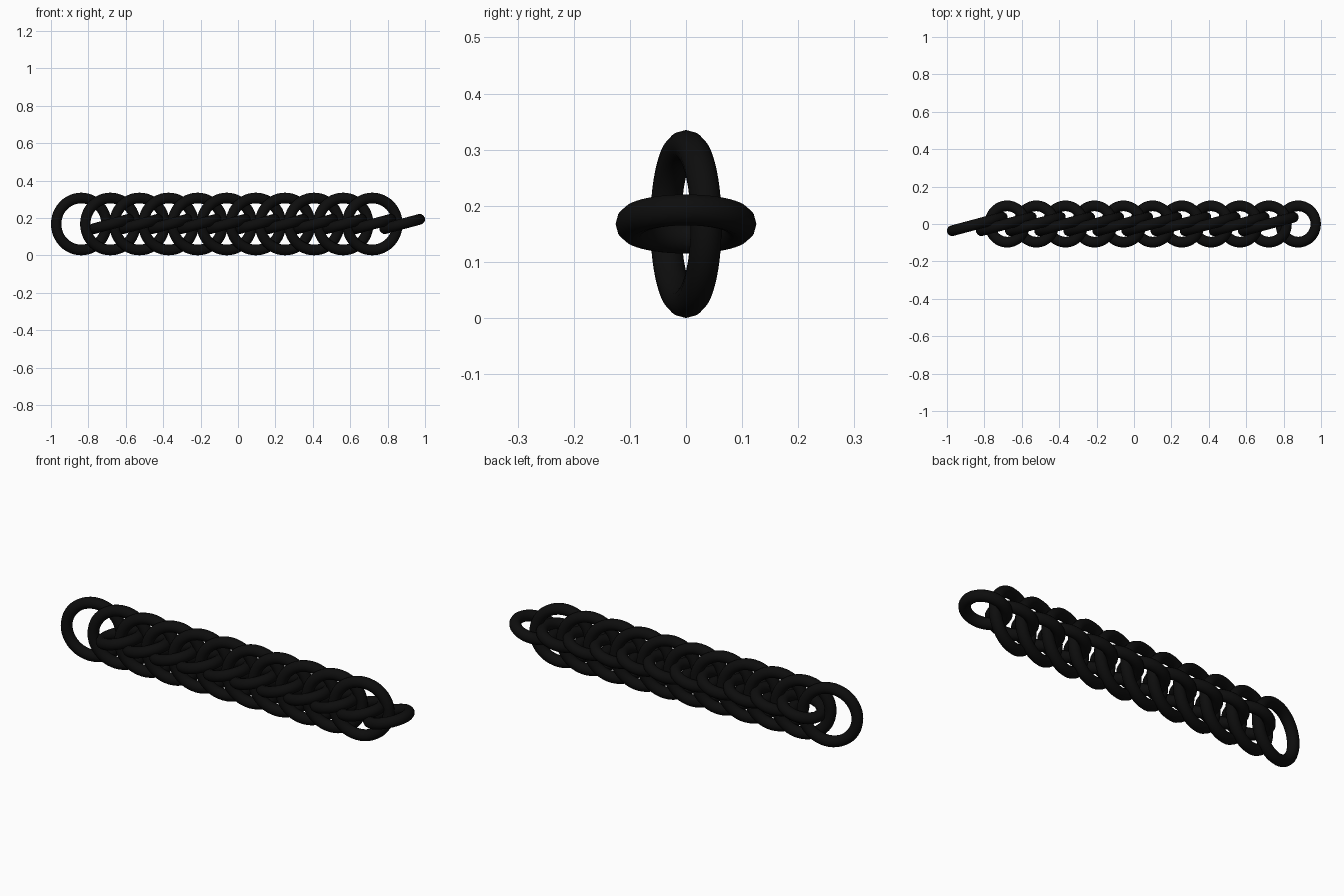
import bpy
from math import radians

if "Cube" in bpy.data.objects:
    bpy.data.objects.remove(bpy.data.objects["Cube"])

LINKS = 11
PITCH = 0.1556
TILT = radians(15)
Z_AXIS = 0.1675

black = bpy.data.materials.new("black_metal")
black.diffuse_color = (0.004, 0.004, 0.004, 1)
black.use_nodes = True
black.node_tree.nodes["Principled BSDF"].inputs["Base Color"].default_value = black.diffuse_color


def link_row(name, start_x, major, minor, rotation):
    """A row of identical tilted rings sharing one mesh."""
    bpy.ops.mesh.primitive_torus_add(
        major_segments=48, minor_segments=12,
        major_radius=major, minor_radius=minor)
    first = bpy.context.object
    bpy.ops.object.shade_smooth()
    first.data.materials.append(black)
    for i in range(LINKS):
        ring = first
        if i:
            ring = first.copy()
            bpy.context.collection.objects.link(ring)
        ring.name = f"{name}_{i + 1:02d}"
        ring.location = (start_x + i * PITCH, 0, Z_AXIS)
        ring.rotation_euler = rotation


# Large upright rings, turned slightly about the vertical
link_row("upright_link", -0.838, 0.139, 0.0285, (radians(90), 0, TILT))

# Smaller flat rings, pitched up towards +x
link_row("flat_link", -0.678, 0.097, 0.0285, (0, -TILT, 0))
